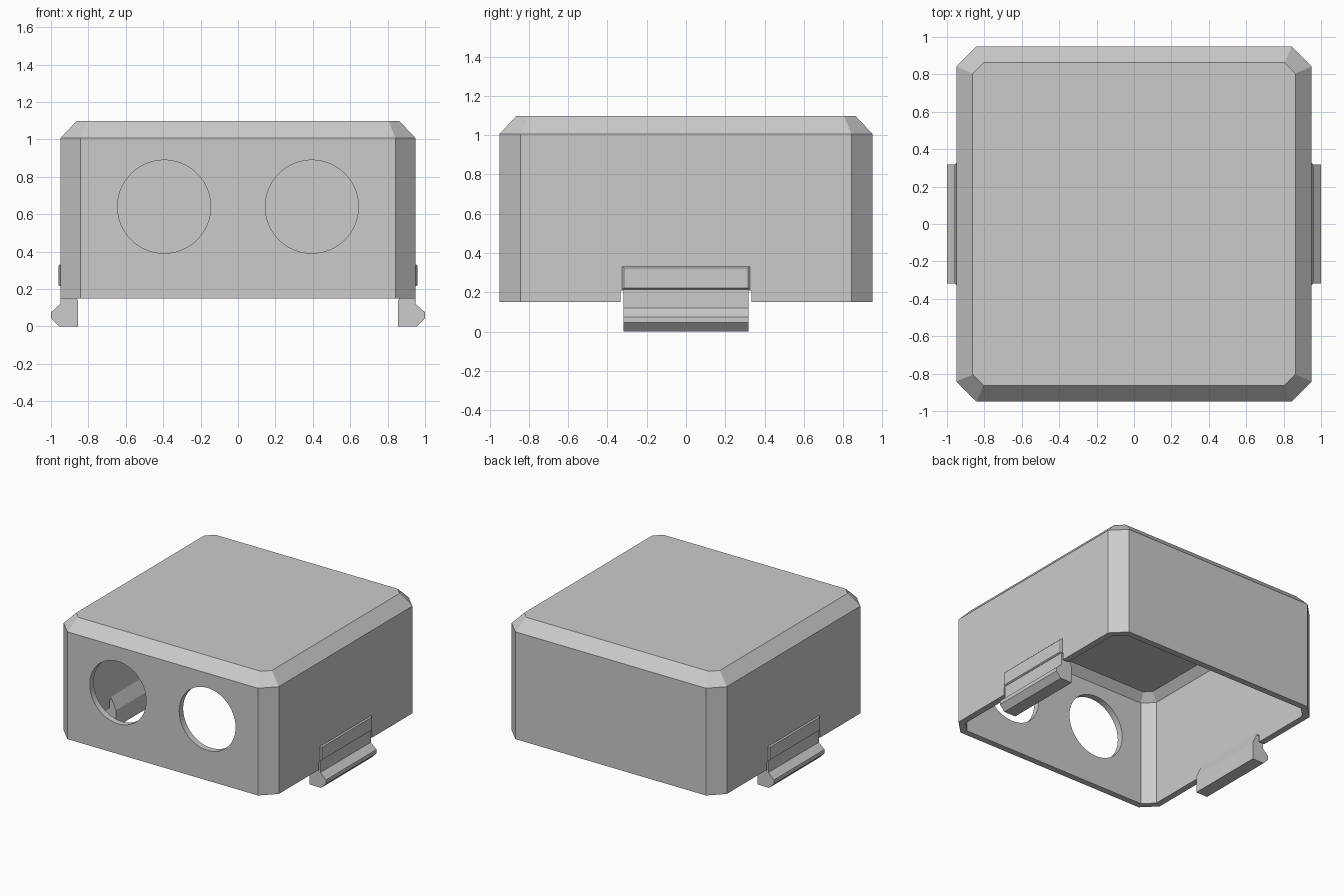
import bpy, bmesh

cube = bpy.data.objects.get("Cube")
if cube:
    bpy.data.objects.remove(cube, do_unlink=True)

grey = bpy.data.materials.new("plain_grey")
grey.use_nodes = True
colour = (0.6, 0.6, 0.6, 1)
grey.diffuse_color = colour
grey.node_tree.nodes["Principled BSDF"].inputs["Base Color"].default_value = colour


def loft(name, rings):
    """Closed solid skinned through equal-length rings of points."""
    bm = bmesh.new()
    loops = [[bm.verts.new(p) for p in ring] for ring in rings]
    n = len(loops[0])
    for a, b in zip(loops, loops[1:]):
        for i in range(n):
            j = (i + 1) % n
            bm.faces.new((a[i], a[j], b[j], b[i]))
    bm.faces.new(loops[0])
    bm.faces.new(loops[-1])
    bmesh.ops.recalc_face_normals(bm, faces=bm.faces)
    mesh = bpy.data.meshes.new(name)
    bm.to_mesh(mesh)
    bm.free()
    mesh.materials.append(grey)
    obj = bpy.data.objects.new(name, mesh)
    bpy.context.collection.objects.link(obj)
    return obj


def octagon(a, c, z):
    """Square of half-width a with corners cut back to c."""
    return [(a, -c, z), (a, c, z), (c, a, z), (-c, a, z),
            (-a, c, z), (-a, -c, z), (-c, -a, z), (c, -a, z)]


def rectangle(x, y, z0, z1):
    return [(x, -y, z0), (x, y, z0), (x, y, z1), (x, -y, z1)]


def activate(obj):
    bpy.ops.object.select_all(action='DESELECT')
    obj.select_set(True)
    bpy.context.view_layer.objects.active = obj


def cut(target, cutter):
    cutter.hide_render = True
    mod = target.modifiers.new("cut", 'BOOLEAN')
    mod.operation = 'DIFFERENCE'
    mod.solver = 'EXACT'
    mod.object = cutter
    activate(target)
    bpy.ops.object.modifier_apply(modifier=mod.name)
    bpy.data.objects.remove(cutter, do_unlink=True)


# Hollow cover, open underneath, with chamfered corners and top edge
cover = loft("cover_shell", [
    octagon(0.844, 0.795, 1.05), octagon(0.90, 0.821, 0.99),
    octagon(0.90, 0.821, 0.15), octagon(0.95, 0.842, 0.15),
    octagon(0.95, 0.842, 1.006), octagon(0.863, 0.805, 1.098)])

for side in (-1, 1):
    # Round opening through the front wall
    bpy.ops.mesh.primitive_cylinder_add(
        vertices=80, radius=0.249, depth=0.3,
        location=(side * 0.395, -0.92, 0.64), rotation=(1.570796, 0, 0))
    hole = bpy.context.object
    hole.data.materials.append(grey)
    cut(cover, hole)
    # Notch in the side wall that gives the clip room
    cut(cover, loft("notch_cutter", [
        rectangle(side * x, 0.333, 0.05, 0.21) for x in (0.87, 1.05)]))

activate(cover)
bpy.ops.object.shade_smooth_by_angle(angle=0.4)

# Snap clips and the raised grip pads above them
clip_profile = [(0.855, 0), (0.957, 0), (1.0, 0.045), (1.0, 0.075),
                (0.95, 0.12), (0.95, 0.21), (0.90, 0.21),
                (0.90, 0.23), (0.855, 0.135)]
for side, label in ((1, "left"), (-1, "right")):
    loft(label + "_clip", [
        [(side * x, y, z) for x, z in clip_profile] for y in (-0.318, 0.318)])
    loft(label + "_grip_pad", [
        rectangle(side * 0.93, 0.325, 0.215, 0.332),
        rectangle(side * 0.952, 0.325, 0.215, 0.332),
        rectangle(side * 0.961, 0.315, 0.222, 0.323)])
